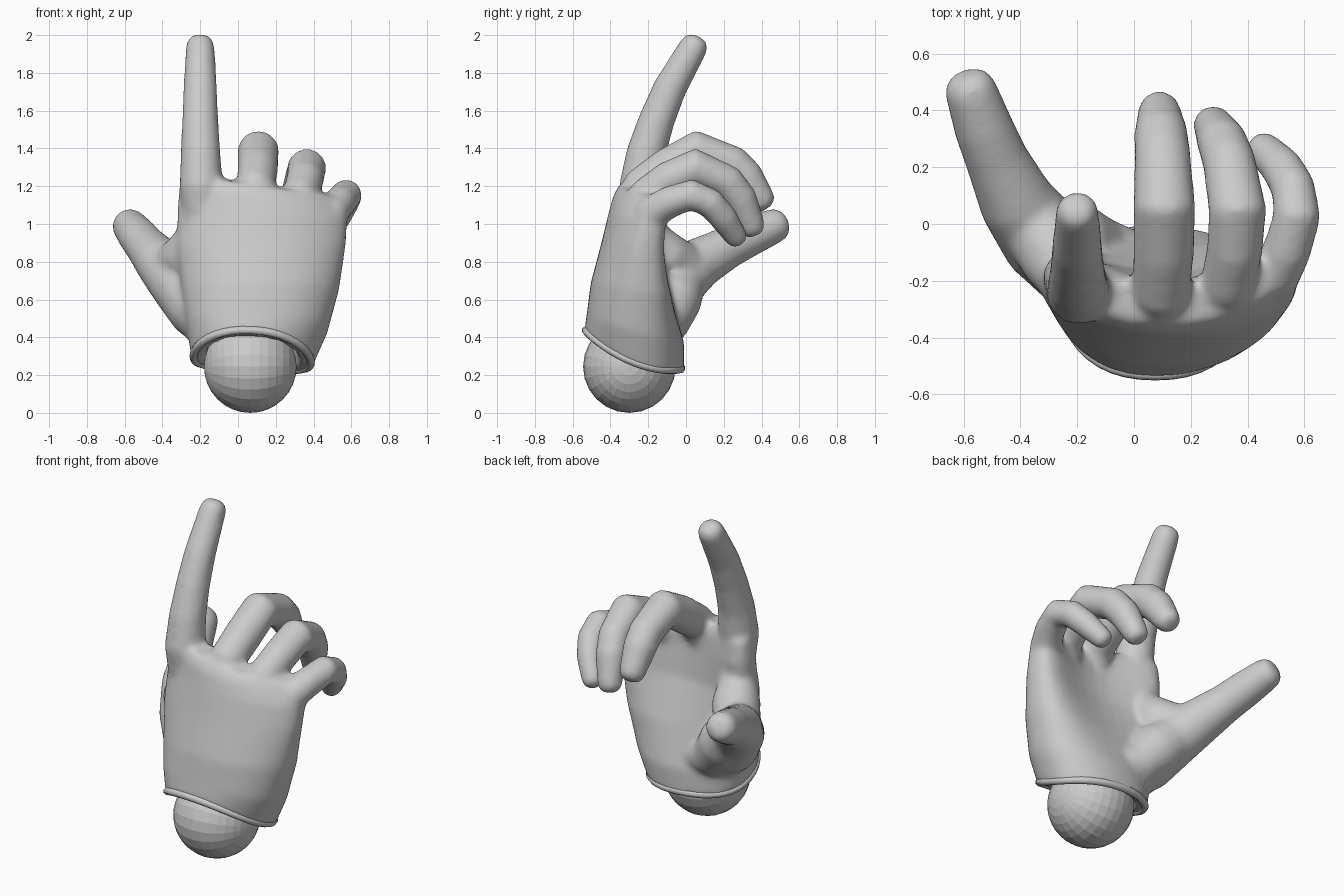
import bpy, bmesh, math
from mathutils import Vector

if "Cube" in bpy.data.objects:
    bpy.data.objects.remove(bpy.data.objects["Cube"])


def bridge(bm, rings):
    """Skin a list of point rings and cap both ends."""
    loops = [[bm.verts.new(p) for p in ring] for ring in rings]
    n = len(loops[0])
    for a, b in zip(loops, loops[1:]):
        for i in range(n):
            j = (i + 1) % n
            bm.faces.new((a[i], a[j], b[j], b[i]))
    bm.faces.new(list(reversed(loops[0])))
    bm.faces.new(loops[-1])


def section(cz, x0, x1, y0, y1, slope=0, lean=0, bend=0, sag=0, n=40):
    """Tilted, slightly squared oval; bend cups it, more so on the palm side."""
    cx, hx, cy, hy = (x0 + x1) / 2, (x1 - x0) / 2, (y0 + y1) / 2, (y1 - y0) / 2
    pts = []
    for i in range(n):
        c, s = math.cos(2 * math.pi * i / n), math.sin(2 * math.pi * i / n)
        dx = hx * math.copysign(abs(c) ** 0.9, c)
        dy = hy * math.copysign(abs(s) ** 0.9, s)
        pts.append(Vector((cx + dx, cy + dy + bend * dx * dx * (1 + 1.6 * max(s, 0)),
                           cz + slope * dy + sag * dy * dy + lean * dx)))
    return pts


def finger(bm, path, n=16):
    """Tube through (x, y, z, radius) points with a rounded tip."""
    pts = [(Vector(p[:3]), p[3]) for p in path]
    end, r = pts[-1]
    d = (end - pts[-2][0]).normalized()
    pts += [(end + d * r * k, r * w) for k, w in ((0.45, 0.93), (0.75, 0.74), (0.9, 0.45))]
    rings, side = [], Vector((1, 0, 0))
    for i, (p, r) in enumerate(pts):
        t = Vector()
        if i > 0:
            t += (p - pts[i - 1][0]).normalized()
        if i < len(pts) - 1:
            t += (pts[i + 1][0] - p).normalized()
        t.normalize()
        side = (side - t * side.dot(t)).normalized()
        up = t.cross(side)
        rings.append([p + r * (math.cos(a) * side + math.sin(a) * up)
                      for a in (2 * math.pi * k / n for k in range(n))])
    bridge(bm, rings)


# Palm with a hollow cuff
cuff = dict(slope=-0.4, lean=-0.05, sag=0.8)
rim_ring = section(0.285, -0.235, 0.385, -0.53, -0.025, **cuff)
palm = [
    section(0.48, -0.12, 0.29, -0.44, -0.11, -0.3),
    section(0.32, -0.165, 0.315, -0.475, -0.075, **cuff),
    section(0.28, -0.175, 0.325, -0.48, -0.07, **cuff),
    section(0.27, -0.245, 0.395, -0.54, -0.01, **cuff),
    section(0.45, -0.275, 0.475, -0.525, -0.01, -0.3, -0.05),
    section(0.65, -0.30, 0.535, -0.505, -0.08, -0.18, 0, 0.25),
    section(0.88, -0.325, 0.57, -0.45, -0.17, -0.1, 0, 0.4),
    section(1.06, -0.32, 0.58, -0.41, -0.195, 0, -0.06, 0.5),
    section(1.15, -0.31, 0.54, -0.385, -0.20, 0, -0.14, 0.5),
    section(1.21, -0.27, 0.49, -0.35, -0.23, 0.1, -0.15, 0.5),
]

# Centre lines with radii: four fingers and the thumb
digits = [
    [(-0.195, -0.235, 1.06, .1), (-0.195, -0.24, 1.2, .116), (-0.198, -0.21, 1.38, .106),
     (-0.2, -0.155, 1.55, .097), (-0.2, -0.085, 1.72, .09), (-0.2, 0.035, 1.93, .078)],
    [(0.07, -0.28, 1.10, .10), (0.095, -0.235, 1.2, .105), (0.105, -0.1, 1.295, .108),
     (0.108, 0.06, 1.39, .11), (0.10, 0.25, 1.315, .10), (0.095, 0.32, 1.245, .096),
     (0.09, 0.39, 1.14, .078)],
    [(0.29, -0.27, 1.04, .095), (0.33, -0.21, 1.15, .098), (0.355, -0.09, 1.235, .1),
     (0.365, 0.05, 1.30, .104), (0.335, 0.22, 1.22, .095), (0.31, 0.29, 1.13, .09),
     (0.28, 0.345, 1.0, .073)],
    [(0.44, -0.24, 0.96, .09), (0.495, -0.18, 1.06, .092), (0.54, -0.09, 1.115, .087),
     (0.575, 0.03, 1.155, .085), (0.56, 0.13, 1.11, .08), (0.52, 0.2, 1.03, .076),
     (0.46, 0.26, 0.94, .064)],
    [(-0.12, -0.2, 0.45, .14), (-0.21, -0.14, 0.55, .163), (-0.32, -0.05, 0.69, .155),
     (-0.415, 0.08, 0.80, .135), (-0.485, 0.23, 0.88, .112), (-0.53, 0.34, 0.935, .106),
     (-0.57, 0.455, 0.985, .095)],
]
# Fleshy pads joining the thumb to the index side and to the heel of the palm
pads = [
    [(-0.205, -0.24, 1.06, .09), (-0.225, -0.19, 0.93, .11), (-0.26, -0.12, 0.83, .14),
     (-0.34, -0.01, 0.77, .13)],
    [(0.04, -0.14, 0.42, .10), (-0.11, -0.11, 0.48, .13), (-0.22, -0.07, 0.6, .155),
     (-0.32, -0.03, 0.7, .14)],
]

bm = bmesh.new()
bridge(bm, palm)
for path in digits + pads:
    finger(bm, path)
bmesh.ops.recalc_face_normals(bm, faces=bm.faces)
mesh = bpy.data.meshes.new("hand")
bm.to_mesh(mesh)
bm.free()
hand = bpy.data.objects.new("hand", mesh)
bpy.context.collection.objects.link(hand)

# Fuse palm and fingers into one skin
fuse = hand.modifiers.new("fuse", 'REMESH')
fuse.mode = 'VOXEL'
fuse.voxel_size = 0.015
fuse.use_smooth_shade = True
soft = hand.modifiers.new("soften", 'SMOOTH')
soft.factor = 0.5
soft.iterations = 16

# Rolled edge around the cuff
curve = bpy.data.curves.new("cuff_rim", 'CURVE')
curve.dimensions = '3D'
curve.bevel_depth = 0.022
curve.bevel_resolution = 2
spline = curve.splines.new('POLY')
spline.points.add(len(rim_ring) - 1)
for pt, co in zip(spline.points, rim_ring):
    pt.co = (*co, 1)
spline.use_cyclic_u = True
rim = bpy.data.objects.new("cuff_rim", curve)
bpy.context.collection.objects.link(rim)

# Apply modifiers and turn the rim into a mesh
for ob in (hand, rim):
    bpy.ops.object.select_all(action='DESELECT')
    ob.select_set(True)
    bpy.context.view_layer.objects.active = ob
    bpy.ops.object.convert(target='MESH')

# Faceted ball at the wrist, poles pointing sideways
bpy.ops.mesh.primitive_uv_sphere_add(segments=24, ring_count=16, radius=0.245,
                                     location=(0.065, -0.3, 0.245),
                                     rotation=(0, math.pi / 2, 0))
bpy.context.object.name = "wrist_ball"
